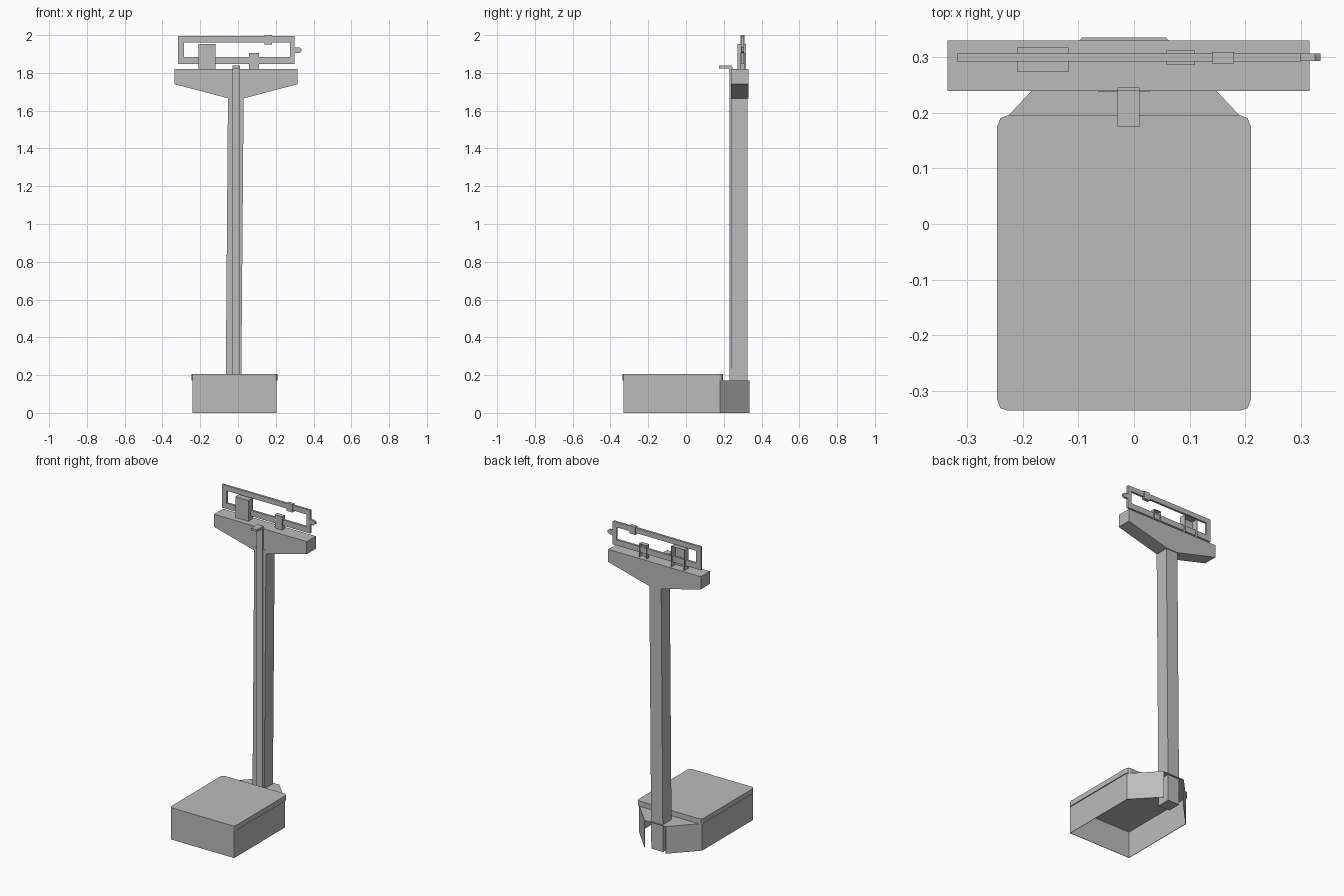
import bpy
import bmesh

cube = bpy.data.objects.get("Cube")
if cube:
    bpy.data.objects.remove(cube, do_unlink=True)

grey = bpy.data.materials.new("plain_grey")
grey.use_nodes = True
GREY = (0.5, 0.5, 0.5, 1)
grey.diffuse_color = GREY
grey.node_tree.nodes["Principled BSDF"].inputs["Base Color"].default_value = GREY


def finish(name, bm):
    """Turn a bmesh into a named grey object."""
    bmesh.ops.recalc_face_normals(bm, faces=bm.faces)
    mesh = bpy.data.meshes.new(name)
    bm.to_mesh(mesh)
    bm.free()
    mesh.materials.append(grey)
    obj = bpy.data.objects.new(name, mesh)
    bpy.context.collection.objects.link(obj)
    return obj


def prism(name, points, place, offset, open_sides=()):
    """Extrude a closed outline; place maps each 2D point into space."""
    bm = bmesh.new()
    face = bm.faces.new([bm.verts.new(place(*p)) for p in points])
    result = bmesh.ops.extrude_face_region(bm, geom=[face], use_keep_orig=True)
    verts = [g for g in result["geom"] if isinstance(g, bmesh.types.BMVert)]
    bmesh.ops.translate(bm, vec=offset, verts=verts)
    bmesh.ops.recalc_face_normals(bm, faces=bm.faces)
    directions = {"back": (1, 1), "bottom": (2, -1)}
    for side in open_sides:
        axis, sign = directions[side]
        doomed = [f for f in bm.faces if f.normal[axis] * sign > 0.9]
        bmesh.ops.delete(bm, geom=doomed, context="FACES")
    return finish(name, bm)


def box(name, x, y, z, open_sides=()):
    """Box given as (low, high) ranges on each axis."""
    outline = [(x[0], y[0]), (x[1], y[0]), (x[1], y[1]), (x[0], y[1])]
    return prism(name, outline, lambda a, b: (a, b, z[0]),
                 (0, 0, z[1] - z[0]), open_sides)


def thicken(obj, amount):
    mod = obj.modifiers.new("thickness", "SOLIDIFY")
    mod.thickness = amount
    mod.offset = -1


def mirrored(half, centre):
    """Complete a right-hand outline by reflecting it about x = centre."""
    right = [(centre + w, v) for w, v in half]
    left = [(centre - w, v) for w, v in reversed(half)]
    return right + left


# Hollow base with a tapered rear, open underneath and behind
base_outline = mirrored([(0.222, -0.33), (0.222, 0.18), (0.075, 0.335)], -0.018)
base = prism("base_housing", base_outline, lambda a, b: (a, b, 0),
             (0, 0, 0.172), ("back", "bottom"))
thicken(base, 0.004)

# Platform cover with softly clipped corners
plate_outline = mirrored([(0.21, -0.335), (0.222, -0.331), (0.228, -0.315),
                          (0.228, 0.175), (0.222, 0.19), (0.21, 0.195)], -0.018)
prism("platform", plate_outline, lambda a, b: (a, b, 0.172), (0, 0, 0.033))

# Column, leaning very slightly to one side
column_outline = [(-0.066, 0), (0.016, 0), (0.03, 1.69), (-0.053, 1.69)]
prism("column", column_outline, lambda a, b: (a, 0.238, b), (0, 0.087, 0))

# Height rod on the column front, with its folding stop on top
box("height_rod", (-0.03, 0.01), (0.23, 0.245), (0.17, 1.83))
box("height_stop", (-0.03, 0.01), (0.175, 0.24), (1.824, 1.838))

# Flared head that carries the beam
head_outline = mirrored([(0.04, 1.665), (0.325, 1.74), (0.325, 1.82)], -0.01)
prism("beam_head", head_outline, lambda a, b: (a, 0.239, b), (0, 0.091, 0))

# Balance beam: two rails joined by end posts, and a pointer
BEAM_Y = (0.292, 0.306)
for name, z in (("lower_rail", (1.847, 1.883)), ("upper_rail", (1.962, 1.994))):
    box(name, (-0.318, 0.3), BEAM_Y, z)
for name, x in (("right_post", (-0.318, -0.286)), ("left_post", (0.275, 0.3))):
    box(name, x, BEAM_Y, (1.883, 1.962))
pointer_outline = [(0.3, 1.905), (0.325, 1.905), (0.335, 1.913),
                   (0.335, 1.927), (0.325, 1.935), (0.3, 1.935)]
prism("pointer", pointer_outline, lambda a, b: (a, 0.293, b), (0, 0.013, 0))

# Sliding weights
box("large_weight", (-0.21, -0.118), (0.273, 0.317), (1.82, 1.952),
    ("back", "bottom"))
box("small_weight", (0.058, 0.11), (0.286, 0.312), (1.82, 1.905),
    ("back", "bottom"))
box("fine_weight", (0.14, 0.18), (0.288, 0.309), (1.95, 2.0))
for name in ("large_weight", "small_weight"):
    thicken(bpy.data.objects[name], 0.004)
